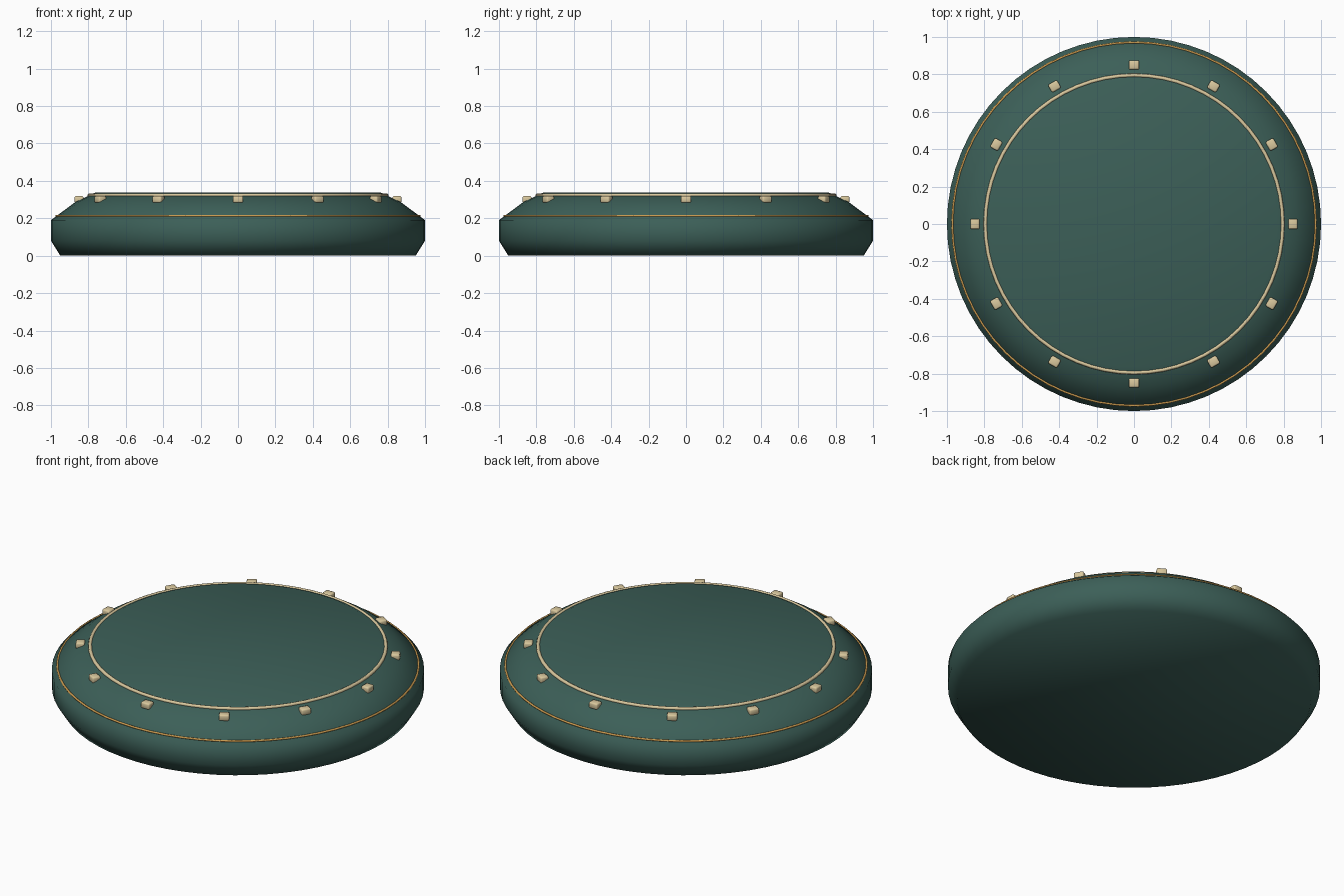
import bpy, bmesh, math
from mathutils import Matrix

if "Cube" in bpy.data.objects:
    bpy.data.objects.remove(bpy.data.objects["Cube"])

SEG = 64


def material(name, rgb):
    m = bpy.data.materials.new(name)
    m.diffuse_color = (*rgb, 1)
    m.use_nodes = True
    m.node_tree.nodes["Principled BSDF"].inputs["Base Color"].default_value = m.diffuse_color
    return m


green = material("dark green", (0.045, 0.115, 0.097))
cream = material("cream", (0.70, 0.58, 0.34))
gold = material("gold", (0.60, 0.33, 0.08))


def lathe(name, profile, mat, closed=False):
    """Spin (radius, height) points round z; open profiles get flat caps."""
    bm = bmesh.new()
    rings = []
    for r, z in profile:
        rings.append([bm.verts.new((r * math.cos(2 * math.pi * i / SEG),
                                    r * math.sin(2 * math.pi * i / SEG), z))
                      for i in range(SEG)])
    pairs = list(zip(rings, rings[1:]))
    if closed:
        pairs.append((rings[-1], rings[0]))
    else:
        bm.faces.new(rings[0])
        bm.faces.new(rings[-1])
    for a, b in pairs:
        for i in range(SEG):
            j = (i + 1) % SEG
            bm.faces.new((a[i], a[j], b[j], b[i]))
    bmesh.ops.recalc_face_normals(bm, faces=bm.faces)
    return finish(name, bm, mat, True)


def finish(name, bm, mat, smooth):
    me = bpy.data.meshes.new(name)
    for f in bm.faces:
        f.smooth = smooth
    bm.to_mesh(me)
    bm.free()
    me.materials.append(mat)
    ob = bpy.data.objects.new(name, me)
    bpy.context.collection.objects.link(ob)
    return ob


def band(name, radius, z, thick, mat):
    pts = [(radius + thick * math.cos(k * math.pi / 4),
            z + thick * math.sin(k * math.pi / 4)) for k in range(8)]
    return lathe(name, pts, mat, closed=True)


# Round body with chamfered foot and sloping shoulder
lathe("body", [(0.95, 0), (1.0, 0.08), (1.0, 0.19), (0.87, 0.287), (0.765, 0.337)], green)

# Trim rings
band("inner_ring", 0.795, 0.323, 0.010, cream)
band("outer_ring", 0.971, 0.212, 0.006, gold)

# Twelve marker studs on the shoulder
for i in range(12):
    bm = bmesh.new()
    bmesh.ops.create_cube(bm, size=1, matrix=Matrix.Diagonal((0.048, 0.056, 0.036, 1)))
    bmesh.ops.bevel(bm, geom=bm.edges[:], offset=0.008, segments=2,
                    profile=0.5, affect='EDGES')
    ob = finish(f"stud_{i + 1}", bm, cream, True)
    a = i * math.pi / 6
    ob.location = (0.85 * math.cos(a), 0.85 * math.sin(a), 0.301)
    ob.rotation_euler = (0, 0, a)
